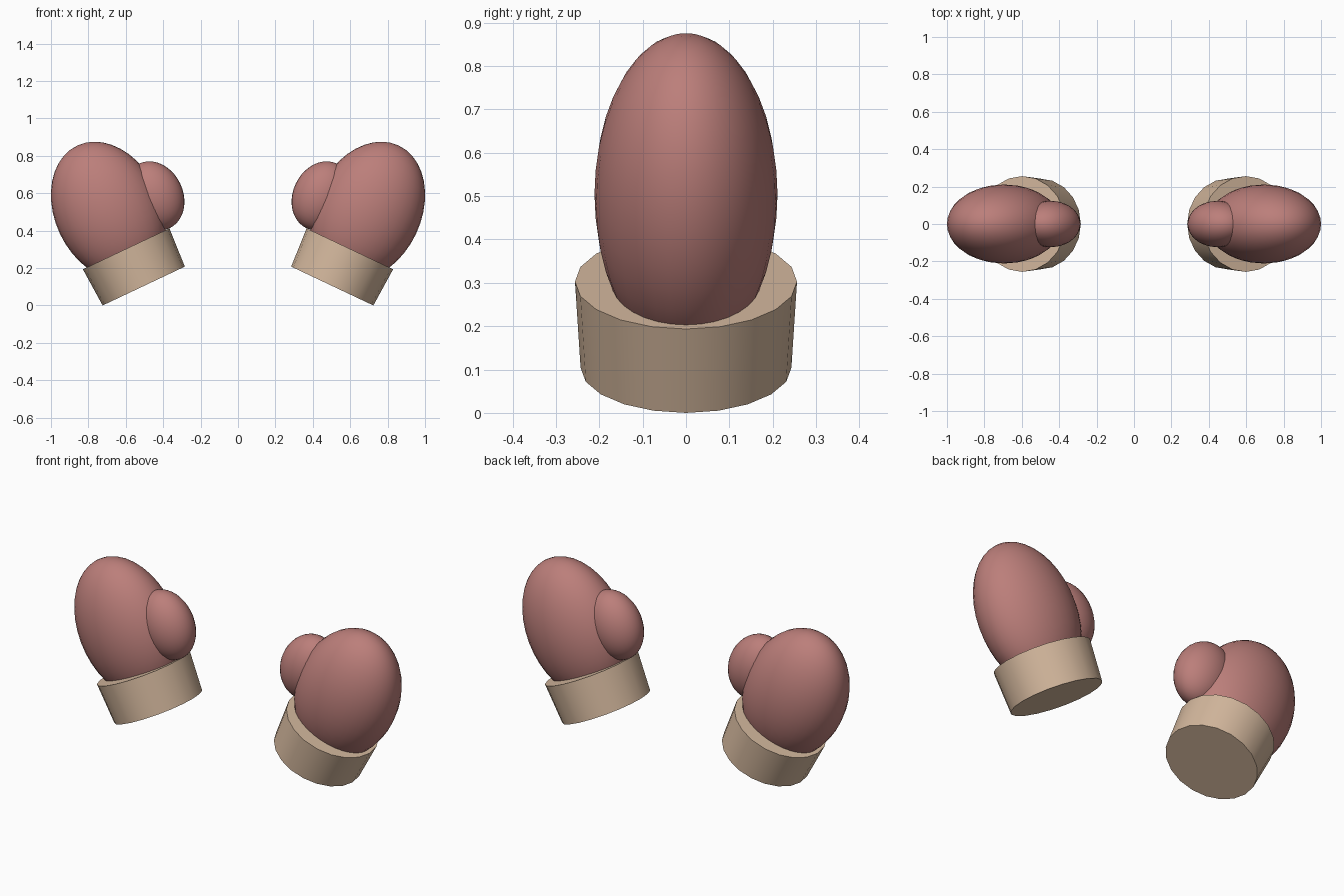
import bpy, math

if "Cube" in bpy.data.objects:
    bpy.data.objects.remove(bpy.data.objects["Cube"])

TILT = math.radians(25.3)


def material(name, rgb):
    m = bpy.data.materials.new(name)
    m.diffuse_color = (*rgb, 1)
    m.use_nodes = True
    m.node_tree.nodes["Principled BSDF"].inputs["Base Color"].default_value = m.diffuse_color
    return m


red = material("dusty_red", (0.50, 0.21, 0.195))
tan = material("tan", (0.66, 0.48, 0.34))


def finish(name, mat):
    ob = bpy.context.object
    ob.name = name
    ob.data.materials.append(mat)
    bpy.ops.object.transform_apply(location=True, rotation=True, scale=True)
    bpy.ops.object.shade_smooth_by_angle(angle=math.radians(35))
    return ob


def ellipsoid(name, side, x, z, radii):
    bpy.ops.mesh.primitive_uv_sphere_add(
        segments=32, ring_count=20, radius=1,
        location=(side * x, 0, z), rotation=(0, side * TILT, 0), scale=radii)
    return finish(name, red)


for side, label in ((1, "right"), (-1, "left")):
    # padded hand and thumb
    ellipsoid(label + "_hand", side, 0.694, 0.504, (0.285, 0.211, 0.388))
    ellipsoid(label + "_thumb", side, 0.447, 0.586, (0.153, 0.124, 0.191))

    # flared 20-sided cuff, capped at both ends
    r_bottom, r_top, height = 0.243, 0.256, 0.22
    low_z = r_bottom * math.sin(TILT)
    x = 0.504 + 0.5 * height * math.sin(TILT)
    z = low_z + 0.5 * height * math.cos(TILT)
    bpy.ops.mesh.primitive_cone_add(
        vertices=20, radius1=r_bottom, radius2=r_top, depth=height,
        location=(side * x, 0, z), rotation=(0, side * TILT, 0))
    finish(label + "_cuff", tan)
